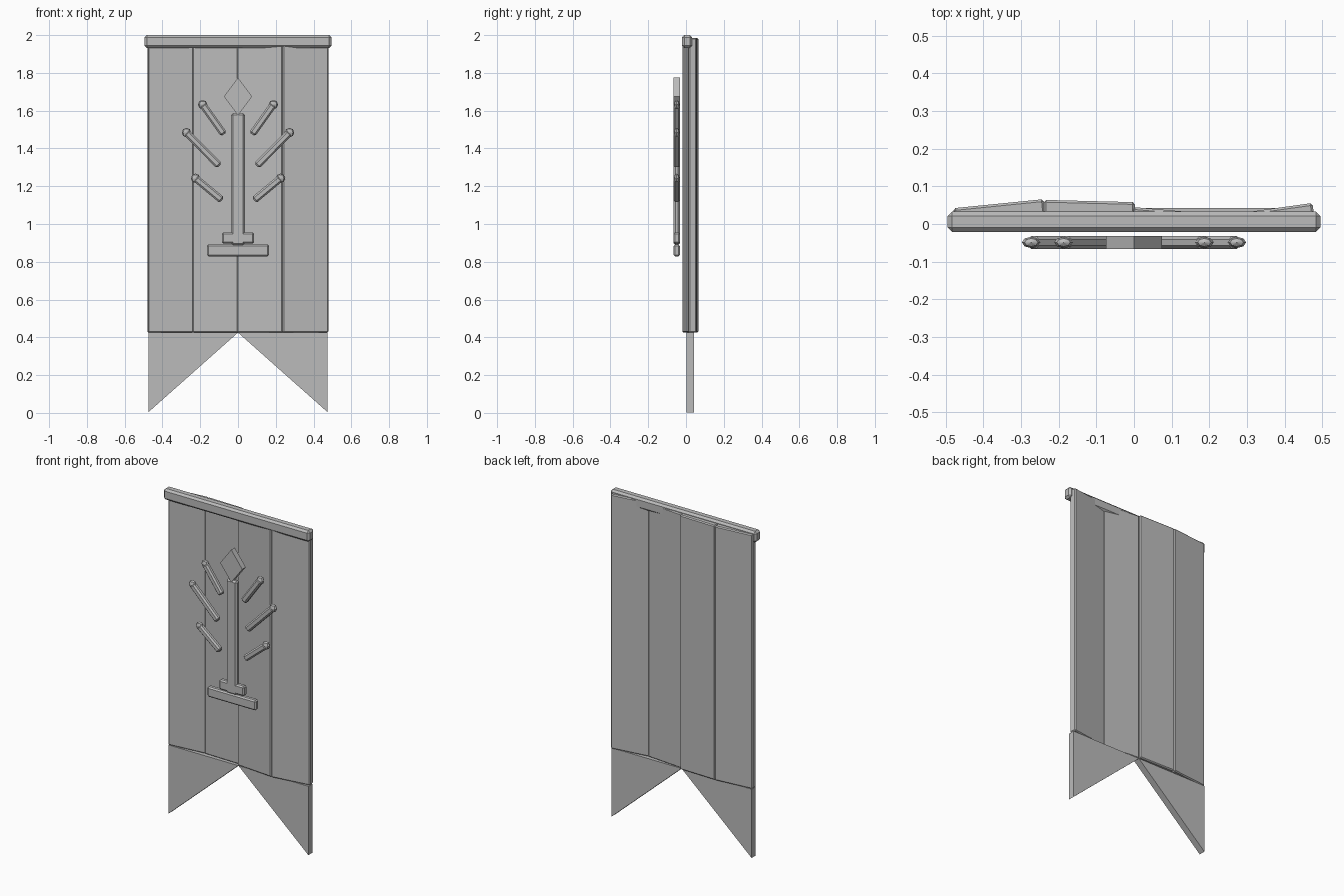
import bpy
import math

if "Cube" in bpy.data.objects:
    bpy.data.objects.remove(bpy.data.objects["Cube"], do_unlink=True)

GREY = (0.5, 0.5, 0.5, 1)
grey = bpy.data.materials.new("plain grey")
grey.use_nodes = True
grey.diffuse_color = GREY
grey.node_tree.nodes["Principled BSDF"].inputs["Base Color"].default_value = GREY


def box(name, centre, size, bevel=0.0, rotation=(0, 0, 0)):
    """Box with optional chamfered edges."""
    bpy.ops.mesh.primitive_cube_add(size=1, location=centre, rotation=rotation)
    ob = bpy.context.object
    ob.name = name
    ob.scale = size
    bpy.ops.object.transform_apply(location=False, rotation=False, scale=True)
    ob.data.materials.append(grey)
    if bevel:
        mod = ob.modifiers.new("chamfer", "BEVEL")
        mod.width = bevel
        mod.segments = 1
    return ob


def plate(name, outline, front, back):
    """Flat x-z outline given thickness along y."""
    n = len(outline)
    verts = [(x, y, z) for y in (front, back) for x, z in outline]
    faces = [tuple(range(n)), tuple(reversed(range(n, 2 * n)))]
    faces += [(i, i + n, (i + 1) % n + n, (i + 1) % n) for i in range(n)]
    mesh = bpy.data.meshes.new(name)
    mesh.from_pydata(verts, [], faces)
    mesh.materials.append(grey)
    ob = bpy.data.objects.new(name, mesh)
    bpy.context.collection.objects.link(ob)
    return ob


# Top rail
box("top_rail", (0, 0.006, 1.966), (0.99, 0.054, 0.068), 0.012)

# Four cloth panels, each turned slightly to suggest folds: back depth at each side
THICK = 0.042
panels = [(-0.478, -0.238, 0.042, 0.066), (-0.24, 0.002, 0.064, 0.058),
          (-0.005, 0.238, 0.045, 0.024), (0.234, 0.477, 0.022, 0.056)]
for i, (x0, x1, y0, y1) in enumerate(panels):
    turn = math.atan2(y1 - y0, x1 - x0)
    box(f"cloth_panel_{i + 1}", ((x0 + x1) / 2, (y0 + y1 - THICK) / 2, 1.205),
        (math.hypot(x1 - x0, y1 - y0), THICK, 1.56), 0.006, (0, 0, turn))

# Swallow tails
for side, name in ((-1, "right_tail"), (1, "left_tail")):
    outline = [(0, 0.425), (side * 0.475, 0.425), (side * 0.475, 0.003)]
    plate(name, outline if side < 0 else outline[::-1], 0.003, 0.043)

# Emblem: stem, foot and diamond
EY, ED = -0.049, 0.034
box("emblem_stem", (0, EY, 1.237), (0.074, ED, 0.70), 0.010)
box("emblem_collar", (0, EY, 0.926), (0.17, ED, 0.06), 0.008)
box("emblem_foot", (0, EY, 0.86), (0.33, ED, 0.062), 0.008)
plate("emblem_diamond", [(0, 1.575), (0.075, 1.675), (0, 1.775), (-0.075, 1.675)],
      EY - ED / 2, EY + ED / 2)

# Emblem branches with faceted tips, mirrored
branches = [("upper", 0.075, 1.475, 0.187, 1.632),
            ("middle", 0.099, 1.308, 0.273, 1.484),
            ("lower", 0.085, 1.126, 0.225, 1.242)]
for label, x0, z0, x1, z1 in branches:
    length = math.hypot(x1 - x0, z1 - z0)
    angle = math.atan2(z1 - z0, x1 - x0)
    for side, hand in ((1, "left"), (-1, "right")):
        box(f"{hand}_{label}_branch", (side * (x0 + x1) / 2, EY, (z0 + z1) / 2),
            (length, ED, 0.038), 0.009, (0, -side * angle, 0))
        bpy.ops.mesh.primitive_uv_sphere_add(segments=8, ring_count=4, radius=0.025,
                                             location=(side * x1, EY, z1))
        tip = bpy.context.object
        tip.name = f"{hand}_{label}_tip"
        tip.scale.y = 0.6
        tip.data.materials.append(grey)
